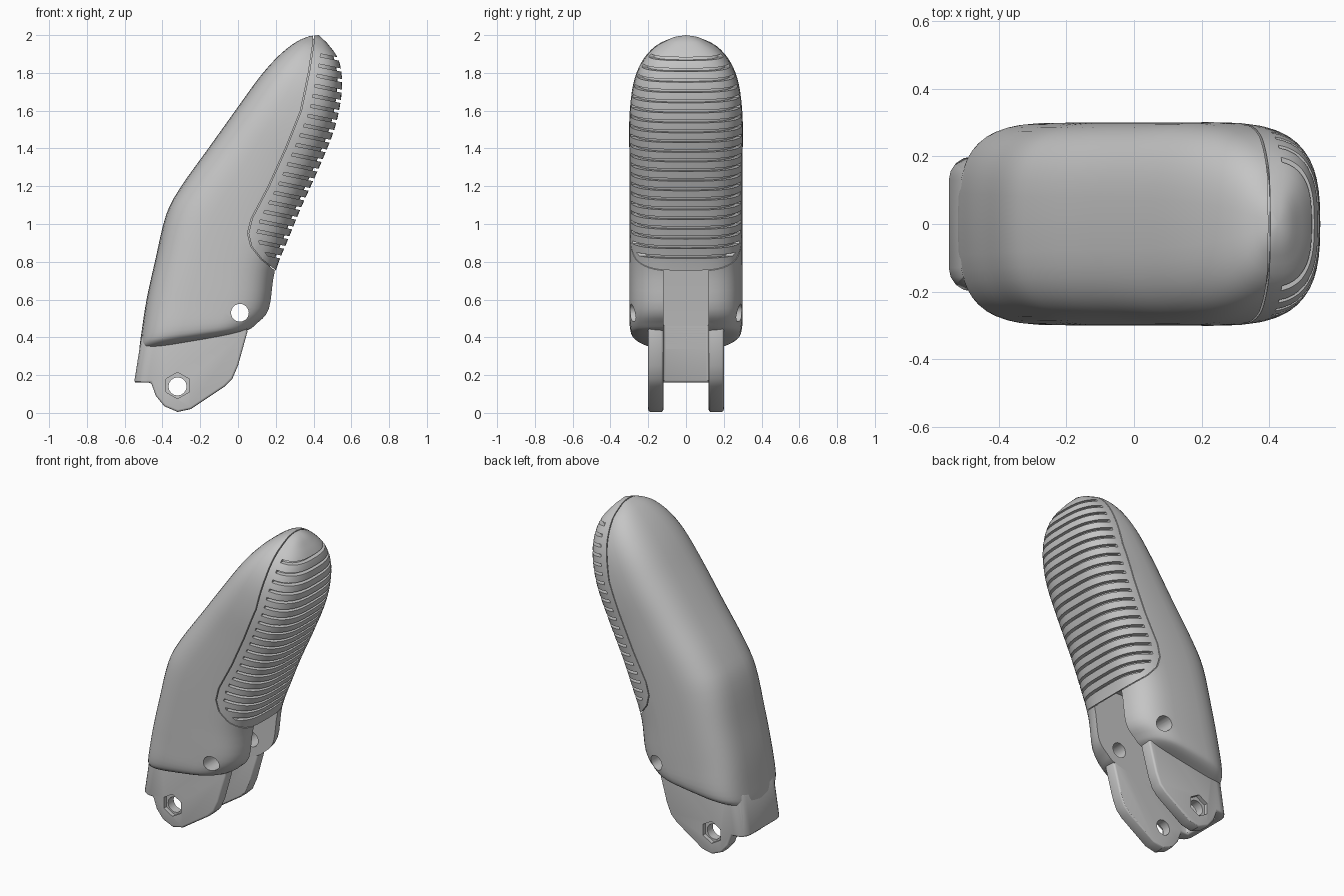
import bpy, bmesh, math
from mathutils import Vector, Matrix

old = bpy.data.objects.get("Cube")
if old:
    bpy.data.objects.remove(old)

grey = bpy.data.materials.new("light grey")
grey.use_nodes = True
grey.diffuse_color = (0.56, 0.56, 0.56, 1)
grey.node_tree.nodes["Principled BSDF"].inputs["Base Color"].default_value = (0.56, 0.56, 0.56, 1)


def make(name, bm):
    bmesh.ops.recalc_face_normals(bm, faces=bm.faces[:])
    me = bpy.data.meshes.new(name)
    bm.to_mesh(me)
    bm.free()
    me.materials.append(grey)
    ob = bpy.data.objects.new(name, me)
    bpy.context.scene.collection.objects.link(ob)
    return ob


def prism(name, pts, half, dx=0.0):
    """Side outline (x, z) extruded across the width."""
    bm = bmesh.new()
    face = bm.faces.new([bm.verts.new((x + dx, -half, z)) for x, z in pts])
    ext = bmesh.ops.extrude_face_region(bm, geom=[face])["geom"]
    moved = [v for v in ext if isinstance(v, bmesh.types.BMVert)]
    bmesh.ops.translate(bm, verts=moved, vec=(0, 2 * half, 0))
    return make(name, bm)


def rod(name, x, z, radius, sides, y0, y1):
    """Cylinder lying across the width."""
    bm = bmesh.new()
    mat = Matrix.Translation((x, (y0 + y1) / 2, z)) @ Matrix.Rotation(math.pi / 2, 4, "X")
    bmesh.ops.create_cone(bm, cap_ends=True, segments=sides, radius1=radius,
                          radius2=radius, depth=y1 - y0, matrix=mat)
    return make(name, bm)


def bake(ob):
    dg = bpy.context.evaluated_depsgraph_get()
    dg.update()
    me = bpy.data.meshes.new_from_object(ob.evaluated_get(dg))
    ob.modifiers.clear()
    ob.data = me


def combine(ob, tool, operation):
    """Apply a boolean and drop the tool."""
    mod = ob.modifiers.new("cut", "BOOLEAN")
    mod.operation, mod.object, mod.solver = operation, tool, "EXACT"
    bake(ob)
    bpy.data.objects.remove(tool)


# Stations up the finger: back x, back z, front x, front z, half width
STATIONS = [
    (-.522, .33, .0, .42, .19), (-.52, .36, .06, .44, .265), (-.512, .42, .1, .47, .296),
    (-.484, .6, .168, .55, .3), (-.44, .8, .2, .75, .3), (-.38, 1.05, .27, .93, .3),
    (-.3, 1.2, .34, 1.1, .3), (-.15, 1.41, .43, 1.3, .3), (0, 1.62, .51, 1.5, .3),
    (.12, 1.785, .545, 1.66, .282), (.22, 1.895, .55, 1.78, .24),
    (.31, 1.965, .528, 1.88, .17), (.38, 1.995, .47, 1.96, .075)]


def spline(rows, steps):
    rows = [Vector(r) for r in rows]
    out = []
    for i in range(len(rows) - 1):
        a, b, c, d = (rows[min(max(k, 0), len(rows) - 1)] for k in range(i - 1, i + 3))
        for s in range(steps):
            t = s / steps
            out.append(b + (c - a) * (t / 2) + (a * 2 - b * 5 + c * 4 - d) * (t * t / 2)
                       + (b * 3 - a - c * 3 + d) * (t ** 3 / 2))
    return out + [rows[-1]]


def finger(name, inset=0.0, sides=48):
    """Rounded-box sections lofted along the finger."""
    bm = bmesh.new()
    rings = []
    rows = spline(STATIONS, 4)
    for i, (bx, bz, fx, fz, w) in enumerate(rows):
        power = 2 / (3.6 - i / len(rows))
        back, front = Vector((bx, 0, bz)), Vector((fx, 0, fz))
        mid, reach = (back + front) / 2, (front - back) / 2
        reach *= 1 - inset / reach.length
        ring = []
        for k in range(sides):
            t = 2 * math.pi * k / sides
            c, s = math.cos(t), math.sin(t)
            p = mid + reach * math.copysign(abs(c) ** power, c)
            p.y = (w - inset) * math.copysign(abs(s) ** power, s)
            ring.append(bm.verts.new(p))
        rings.append(ring)
    for lo, hi in zip(rings, rings[1:]):
        for k in range(sides):
            n = (k + 1) % sides
            bm.faces.new((lo[k], lo[n], hi[n], hi[k]))
    bm.faces.new(rings[0])
    tip = bm.verts.new((.428, 0, 2.0 - inset))
    for k in range(sides):
        bm.faces.new((rings[-1][k], rings[-1][(k + 1) % sides], tip))
    return make(name, bm)


PAD = [(.4, 2.05), (.395, 1.95), (.372, 1.8), (.33, 1.6), (.25, 1.4), (.16, 1.2), (.07, 1.03),
       (.05, .95), (.068, .88), (.12, .815), (.2, .75), (.8, .72), (.8, 2.05)]
SLOT = [(-.505, -.1), (-.505, .155), (-.44, .6), (-.38, .9), (.1, .9), (.3, .8), (.4, -.1)]
PLATE = [(-.55, .16), (-.46, .16), (-.435, .09), (-.39, .035), (-.32, .005), (-.25, .02),
         (-.07, .14), (-.03, .18), (0, .25), (.05, .43), (.02, .55), (-.4, .55), (-.512, .4)]

# Outer shell with a shallow pad seat and the knuckle slot cut away
shell = finger("finger_shell")
seat = prism("seat", PAD, .5)
combine(seat, finger("seat_core", .031), "DIFFERENCE")
combine(shell, seat, "DIFFERENCE")
combine(shell, prism("slot", SLOT, .12), "DIFFERENCE")

# Grip pad with a plain rim and cut grooves
pad = finger("grip_pad")
combine(pad, prism("pad_outline", PAD, .5, .006), "INTERSECT")
bm = bmesh.new()
for i in range(21):
    mat = (Matrix.Translation((.45, 0, .78 + .0555 * i)) @ Matrix.Rotation(.2, 4, "Y")
           @ Matrix.Diagonal((1, .9, .016, 1)))
    bmesh.ops.create_cube(bm, size=1, matrix=mat)
grooves = make("grooves", bm)
combine(grooves, prism("groove_limit", PAD, .6, .05), "INTERSECT")
combine(grooves, finger("pad_core", .026), "DIFFERENCE")
combine(pad, grooves, "DIFFERENCE")

# Knuckle bracket: two cheeks joined by a back wall, with rounded edges
bracket = prism("knuckle_bracket", PLATE, .2)
bm = bmesh.new()
bm.from_mesh(bracket.data)
corners = [e for e in bm.edges if all(v.co.x < -.5 for v in e.verts)
           and abs(e.verts[0].co.y - e.verts[1].co.y) < .01]
bmesh.ops.bevel(bm, geom=corners, offset=.07, segments=4, profile=.5, affect="EDGES")
bm.to_mesh(bracket.data)
bm.free()
combine(bracket, prism("slot", SLOT, .12), "DIFFERENCE")
bev = bracket.modifiers.new("round", "BEVEL")
bev.width, bev.segments, bev.limit_method, bev.angle_limit = .016, 3, "ANGLE", math.radians(60)
bake(bracket)

# Pin holes through both sides, with hexagonal recesses at the lower one
for ob in (shell, bracket):
    combine(ob, rod("upper_pin", .01, .53, .047, 24, -.5, .5), "DIFFERENCE")
combine(bracket, rod("lower_pin", -.32, .14, .048, 16, -.5, .5), "DIFFERENCE")
for y in (-.2, .2):
    combine(bracket, rod("recess", -.32, .145, .07, 6, y - .025, y + .025), "DIFFERENCE")

# Smooth shading with sharp edges kept
bpy.ops.object.select_all(action="DESELECT")
for ob in (shell, pad, bracket):
    ob.select_set(True)
bpy.context.view_layer.objects.active = shell
bpy.ops.object.shade_smooth_by_angle(angle=math.radians(30))
